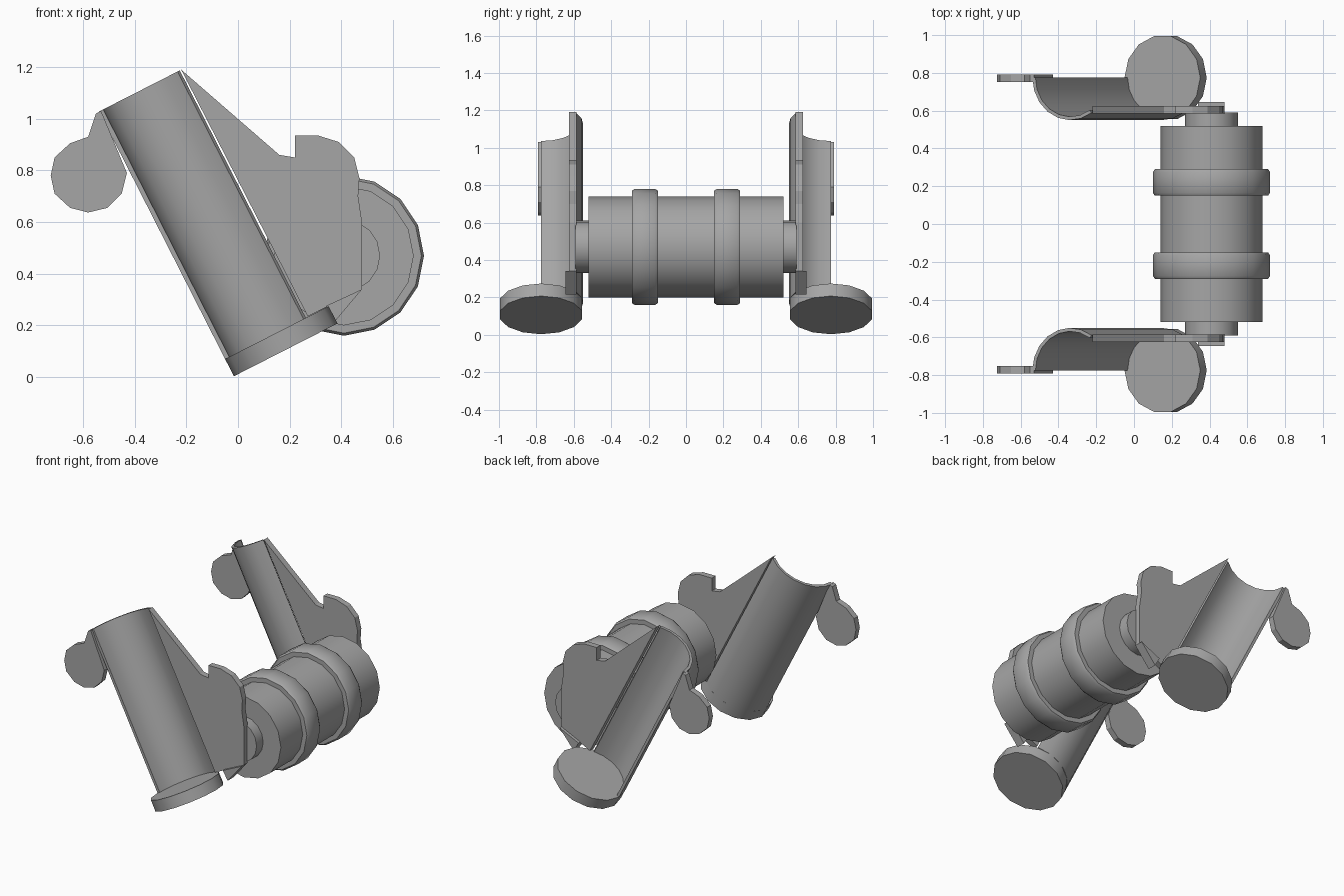
import bpy, bmesh, math
from mathutils import Vector

cube = bpy.data.objects.get("Cube")
if cube:
    bpy.data.objects.remove(cube, do_unlink=True)

grey = bpy.data.materials.new("matte_grey")
grey.use_nodes = True
COLOUR = (0.38, 0.38, 0.38, 1)
grey.diffuse_color = COLOUR
grey.node_tree.nodes["Principled BSDF"].inputs["Base Color"].default_value = COLOUR


def finish(name, bm, smooth=None):
    bmesh.ops.recalc_face_normals(bm, faces=bm.faces)
    mesh = bpy.data.meshes.new(name)
    bm.to_mesh(mesh)
    bm.free()
    mesh.materials.append(grey)
    obj = bpy.data.objects.new(name, mesh)
    bpy.context.collection.objects.link(obj)
    if smooth:
        bpy.ops.object.select_all(action='DESELECT')
        obj.select_set(True)
        bpy.context.view_layer.objects.active = obj
        bpy.ops.object.shade_smooth_by_angle(angle=math.radians(smooth))
    return obj


def prism(name, outline, offset, smooth=None):
    """Extrude a closed outline of 3D points along an offset vector."""
    bm = bmesh.new()
    face = bm.faces.new([bm.verts.new(p) for p in outline])
    out = bmesh.ops.extrude_face_region(bm, geom=[face], use_keep_orig=True)
    verts = [v for v in out["geom"] if isinstance(v, bmesh.types.BMVert)]
    bmesh.ops.translate(bm, verts=verts, vec=offset)
    return finish(name, bm, smooth)


# Roller: stepped profile (position along y, radius) turned about its own axis
half = [(0.15, 0.27), (0.15, 0.30), (0.165, 0.31), (0.275, 0.31), (0.29, 0.30),
        (0.29, 0.27), (0.52, 0.27), (0.52, 0.14), (0.59, 0.14)]
profile = [(-y, r) for y, r in reversed(half)] + half
SIDES = 16
bm = bmesh.new()
rings = []
for y, r in profile:
    angles = [math.tau * i / SIDES for i in range(SIDES)]
    rings.append([bm.verts.new((0.41 + r * math.cos(a), y, 0.47 + r * math.sin(a)))
                  for a in angles])
for a, b in zip(rings, rings[1:]):
    for i in range(SIDES):
        j = (i + 1) % SIDES
        bm.faces.new((a[i], a[j], b[j], b[i]))
bm.faces.new(rings[0])
bm.faces.new(rings[-1])
finish("roller", bm, 40)

# Tilted frame shared by each trough and its foot
TILT = math.radians(27)
ACROSS = Vector((math.cos(TILT), 0, math.sin(TILT)))
UP = Vector((-math.sin(TILT), 0, math.cos(TILT)))
RADIUS = 0.225
CENTRE = Vector((-0.05, 0, 0.07)) + ACROSS * RADIUS

plate_outline = [(-0.22, 1.19), (0.16, 0.86), (0.22, 0.85), (0.22, 0.935), (0.31, 0.935),
                 (0.39, 0.91), (0.45, 0.85), (0.47, 0.77), (0.465, 0.70), (0.48, 0.60),
                 (0.48, 0.34), (0.27, 0.235)]
tab_outline = [(-0.53, 1.03), (-0.55, 1.02), (-0.58, 0.93), (-0.65, 0.905), (-0.71, 0.85),
               (-0.725, 0.78), (-0.71, 0.71), (-0.65, 0.655), (-0.58, 0.637),
               (-0.505, 0.655), (-0.45, 0.71), (-0.43, 0.79)]
gusset_outline = [(0.48, 0.34), (0.375, 0.215), (0.34, 0.275)]

for side, label in ((-1, "front"), (1, "back")):
    def around(radius, degrees):
        a = math.radians(degrees)
        y = side * (0.775 + radius * math.sin(a))
        return CENTRE + ACROSS * radius * math.cos(a) + Vector((0, y, 0))

    def slab(name, outline, y0, y1):
        prism(name, [(x, side * y0, z) for x, z in outline], (0, side * (y1 - y0), 0))

    # Trough: thin curved wall, open away from the roller
    sweep = [180 + 124 * i / 7 for i in range(8)]
    wall = [around(RADIUS, d) for d in sweep]
    wall += [around(RADIUS - 0.018, d) for d in reversed(sweep)]
    prism(label + "_trough", wall, UP * 1.075, 40)

    # Foot disc closing the lower end
    disc = [around(RADIUS, 360 * i / 14) for i in range(14)]
    prism(label + "_foot", disc, UP * -0.075, 40)

    # Side plate, gusset down to the foot, and round tab
    slab(label + "_side_plate", plate_outline, 0.585, 0.625)
    slab(label + "_gusset", gusset_outline, 0.585, 0.645)
    slab(label + "_tab", tab_outline, 0.752, 0.792)
